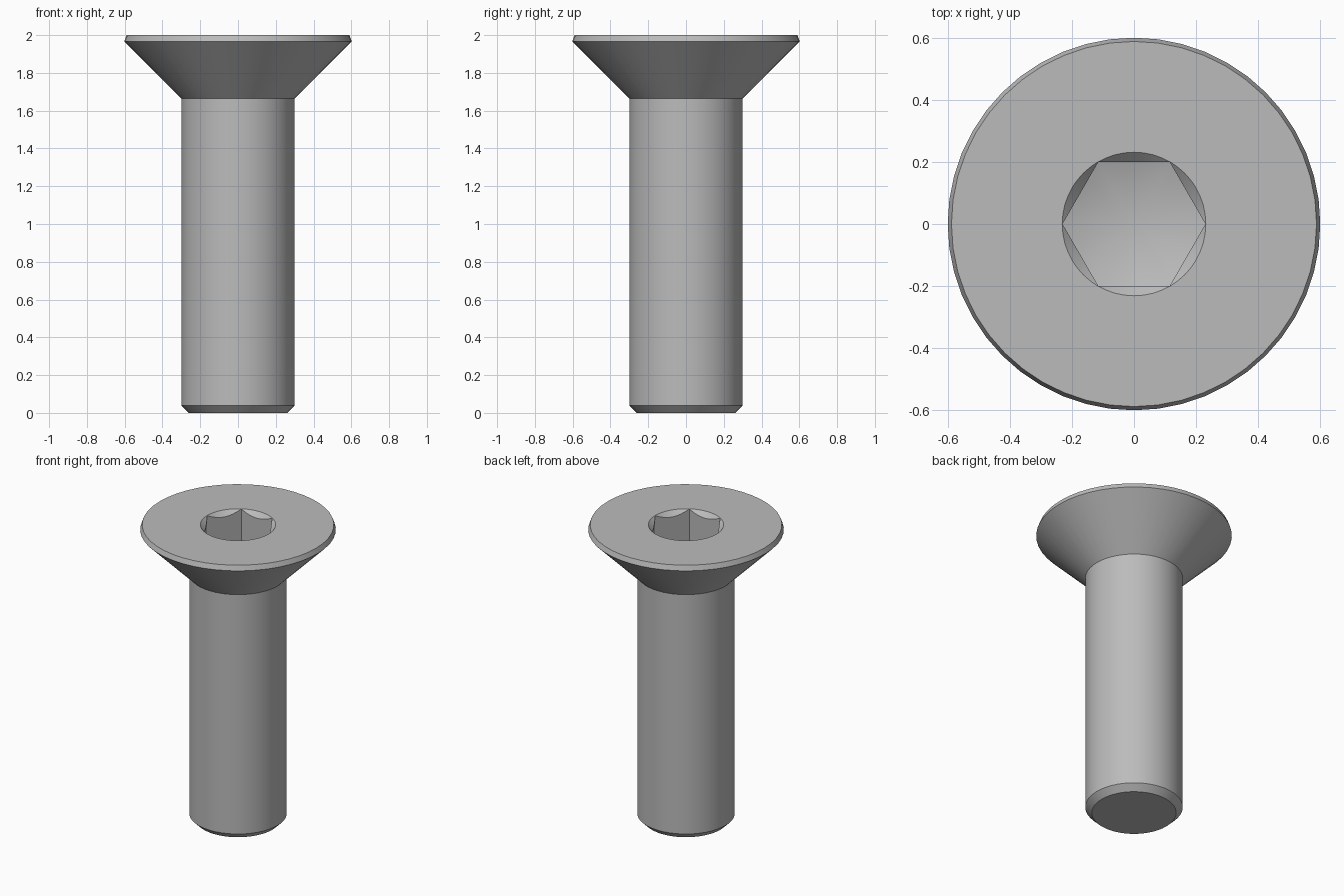
import bpy
import bmesh
import math

cube = bpy.data.objects.get("Cube")
if cube:
    bpy.data.objects.remove(cube)

SIDES = 48
HEX_R = 0.231

steel = bpy.data.materials.new("grey steel")
steel.use_nodes = True
steel.diffuse_color = (0.5, 0.5, 0.5, 1)
steel.node_tree.nodes["Principled BSDF"].inputs["Base Color"].default_value = (0.5, 0.5, 0.5, 1)


def lathe(name, profile, sides):
    """Solid of revolution from (radius, z) points, bottom to top."""
    bm = bmesh.new()
    rings = []
    for r, z in profile:
        if r == 0:
            rings.append([bm.verts.new((0, 0, z))] * sides)
        else:
            angles = [math.tau * i / sides for i in range(sides)]
            rings.append([bm.verts.new((r * math.cos(a), r * math.sin(a), z)) for a in angles])
    for low, high in zip(rings, rings[1:]):
        for i in range(sides):
            j = (i + 1) % sides
            corners = [low[i], low[j], high[j], high[i]]
            bm.faces.new(list(dict.fromkeys(corners)))
    for ring in (rings[0], rings[-1]):
        if ring[0] is not ring[1]:
            bm.faces.new(ring)
    bmesh.ops.recalc_face_normals(bm, faces=bm.faces)
    mesh = bpy.data.meshes.new(name)
    bm.to_mesh(mesh)
    bm.free()
    mesh.materials.append(steel)
    obj = bpy.data.objects.new(name, mesh)
    bpy.context.collection.objects.link(obj)
    return obj


def boolean(target, tool, operation):
    """Apply a boolean, then discard the tool."""
    mod = target.modifiers.new("cut", 'BOOLEAN')
    mod.operation = operation
    mod.solver = 'EXACT'
    mod.object = tool
    bpy.context.view_layer.objects.active = target
    bpy.ops.object.modifier_apply(modifier=mod.name)
    bpy.data.objects.remove(tool)


# Shank with chamfered tip, countersunk head and narrow rim
screw = lathe("countersunk_screw", [
    (0.26, 0), (0.3, 0.04), (0.3, 1.665), (0.602, 1.967), (0.59, 2)], SIDES)

# Hexagonal socket with a drilled, conical floor
socket = lathe("socket_cutter", [(HEX_R, 1.5), (HEX_R, 2.1)], 6)
drill = lathe("drill_cutter", [(0, 1.67), (0.25, 1.75), (0.25, 2.2)], SIDES)
boolean(socket, drill, 'INTERSECT')
boolean(screw, socket, 'DIFFERENCE')

# Lead-in chamfer around the socket mouth
mouth = lathe("mouth_cutter", [(0, 1.768), (HEX_R + 0.101, 2.1)], SIDES)
boolean(screw, mouth, 'DIFFERENCE')

# Smooth round surfaces, keep edges crisp
bpy.ops.object.select_all(action='DESELECT')
screw.select_set(True)
bpy.context.view_layer.objects.active = screw
bpy.ops.object.shade_smooth_by_angle(angle=math.radians(25))
